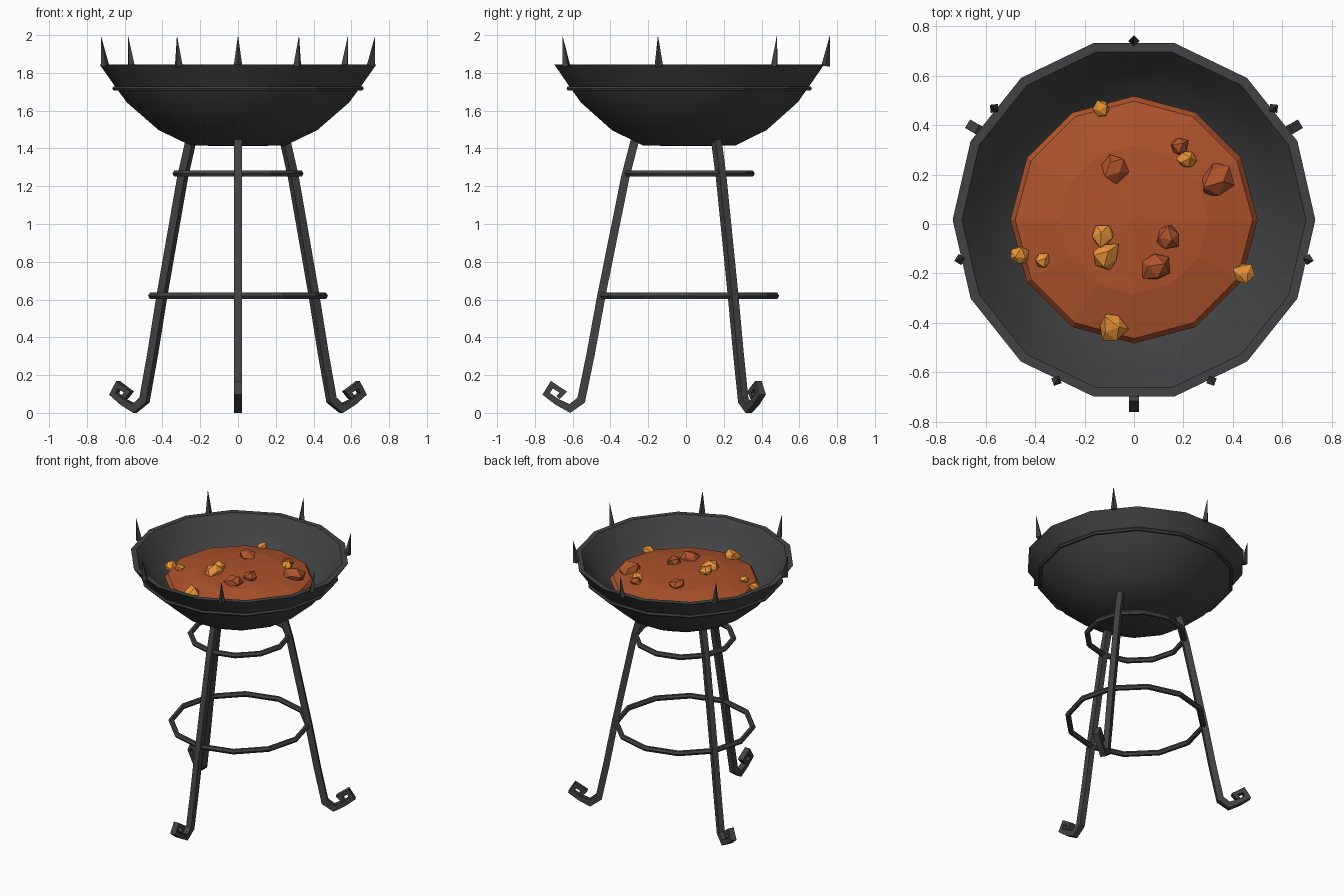
import bpy, bmesh, math, random
from mathutils import Vector, Matrix

if "Cube" in bpy.data.objects:
    bpy.data.objects.remove(bpy.data.objects["Cube"])

random.seed(4)
CY = 0.017          # bowl axis sits slightly behind y = 0


def material(name, rgb):
    m = bpy.data.materials.new(name)
    m.diffuse_color = (*rgb, 1)
    m.use_nodes = True
    m.node_tree.nodes["Principled BSDF"].inputs["Base Color"].default_value = m.diffuse_color
    return m


IRON = material("dark_iron", (0.055, 0.055, 0.058))
COAL = material("hot_coal", (0.42, 0.085, 0.025))
EMBER = material("ember", (0.85, 0.30, 0.04))


def finish(bm, name, mat, smooth=None):
    bmesh.ops.recalc_face_normals(bm, faces=bm.faces)
    me = bpy.data.meshes.new(name)
    bm.to_mesh(me)
    bm.free()
    ob = bpy.data.objects.new(name, me)
    bpy.context.collection.objects.link(ob)
    me.materials.append(mat)
    if smooth:
        bpy.ops.object.select_all(action='DESELECT')
        ob.select_set(True)
        bpy.context.view_layer.objects.active = ob
        bpy.ops.object.shade_smooth_by_angle(angle=math.radians(smooth))
    return ob


def lathe(name, profile, sides, mat, closed=False, smooth=None):
    """Revolve (radius, z) points around the bowl axis."""
    bm = bmesh.new()
    rings = []
    for r, z in profile:
        n = sides if r > 0 else 1
        rings.append([bm.verts.new((r * math.cos(math.tau * k / sides),
                                    CY + r * math.sin(math.tau * k / sides), z)) for k in range(n)])
    pairs = list(zip(rings, rings[1:])) + ([(rings[-1], rings[0])] if closed else [])
    for a, b in pairs:
        for k in range(sides):
            j = (k + 1) % sides
            quad = [a[k % len(a)], a[j % len(a)], b[j % len(b)], b[k % len(b)]]
            bm.faces.new(list(dict.fromkeys(quad)))
    return finish(bm, name, mat, smooth)


def hoop(name, radius, z, thick, sides):
    section = [(radius + thick * math.cos(math.tau * i / 6),
                z + thick * math.sin(math.tau * i / 6)) for i in range(6)]
    return lathe(name, section, sides, IRON, closed=True)


# Bowl: outer wall, flat rim, inner wall
lathe("bowl", [(0, 1.413), (0.25, 1.415), (0.42, 1.497), (0.588, 1.643), (0.652, 1.73), (0.733, 1.845),
               (0.695, 1.845), (0.615, 1.735), (0.555, 1.665), (0.395, 1.53), (0.24, 1.455), (0, 1.453)],
      14, IRON, smooth=35)
hoop("bowl_band", 0.653, 1.718, 0.013, 14)

# Hoops bracing the legs
hoop("upper_leg_hoop", 0.328, 1.267, 0.019, 12)
hoop("lower_leg_hoop", 0.457, 0.62, 0.019, 12)

# Spikes on the rim, leaning slightly outward
for i in range(7):
    bm = bmesh.new()
    bmesh.ops.create_cone(bm, cap_ends=True, segments=4, radius1=0.023, radius2=0, depth=0.165,
                          matrix=Matrix.Translation((0, 0, 0.0825)))
    a = math.pi / 2 + math.tau * i / 7
    bm.transform(Matrix.Translation((0, CY, 0)) @ Matrix.Rotation(a, 4, 'Z')
                 @ Matrix.Translation((0.722, 0, 1.836)) @ Matrix.Rotation(math.radians(8), 4, 'Y'))
    finish(bm, f"rim_spike_{i + 1}", IRON)

# Legs: square bar swept along a path that ends in a scroll foot (radius, z, half thickness)
PATH = [(0.283, 1.46, .022), (0.338, 1.25, .022), (0.465, 0.62, .022), (0.522, 0.31, .022),
        (0.572, 0.075, .022), (0.632, 0.031, .02), (0.70, 0.066, .017), (0.757, 0.108, .015),
        (0.728, 0.157, .014), (0.667, 0.118, .013), (0.694, 0.088, .012)]


def leg(name, angle, width=0.02):
    bm = bmesh.new()
    pts = [Vector((r, z)) for r, z, _ in PATH]
    rings = []
    for i, p in enumerate(pts):
        d0 = (p - pts[i - 1]).normalized() if i else (pts[1] - p).normalized()
        d1 = (pts[i + 1] - p).normalized() if i < len(pts) - 1 else d0
        t = (d0 + d1).normalized()
        n = Vector((-t.y, t.x)) * PATH[i][2] / max(0.65, t.dot(d0))
        rings.append([bm.verts.new((p.x + s * n.x, w, p.y + s * n.y))
                      for s, w in ((-1, -width), (1, -width), (1, width), (-1, width))])
    for a, b in zip(rings, rings[1:]):
        for k in range(4):
            bm.faces.new((a[k], a[(k + 1) % 4], b[(k + 1) % 4], b[k]))
    bm.faces.new(rings[0])
    bm.faces.new(rings[-1])
    low = min(v.co.z for v in bm.verts)
    for v in bm.verts:                       # feet rest exactly on the ground
        if v.co.z < 0.3:
            v.co.z -= low
    bm.transform(Matrix.Translation((0, CY, 0)) @ Matrix.Rotation(math.radians(angle), 4, 'Z'))
    finish(bm, name, IRON)


leg("front_leg", -90)
leg("back_right_leg", 30)
leg("back_left_leg", 150)

# Mound of coals
lathe("coal_mound", [(0, 1.58), (0.4, 1.58), (0.5, 1.675), (0.48, 1.702), (0.30, 1.742), (0, 1.758)], 12, COAL)


# Loose lumps half sunk in the mound (x, y, size)
def mound_height(r):
    return 1.758 - 0.053 * r if r < 0.3 else 1.742 - 0.22 * (r - 0.3)


LUMPS = [(-0.085, 0.226, .062), (0.335, 0.175, .075), (0.185, 0.31, .04), (0.14, -0.055, .058), (0.09, -0.175, .068)]
EMBERS = [(-0.13, 0.465, .04), (0.215, 0.26, .045), (-0.13, -0.045, .056), (-0.115, -0.13, .065),
          (-0.465, -0.125, .047), (-0.37, -0.15, .035), (-0.09, -0.415, .062), (0.445, -0.195, .045)]
for label, mat, spots in (("coal_lump", COAL, LUMPS), ("ember_lump", EMBER, EMBERS)):
    for i, (x, y, s) in enumerate(spots):
        bm = bmesh.new()
        bmesh.ops.create_icosphere(bm, subdivisions=1, radius=s)
        for v in bm.verts:
            v.co *= random.uniform(0.75, 1.15)
        z = mound_height(math.hypot(x, y - CY)) + 0.1 * s
        bm.transform(Matrix.Translation((x, y, z)) @ Matrix.Diagonal((1, 1, 0.75, 1))
                     @ Matrix.Rotation(random.uniform(0, 6), 4, 'Z') @ Matrix.Rotation(random.uniform(0, 6), 4, 'X'))
        finish(bm, f"{label}_{i + 1}", mat)
